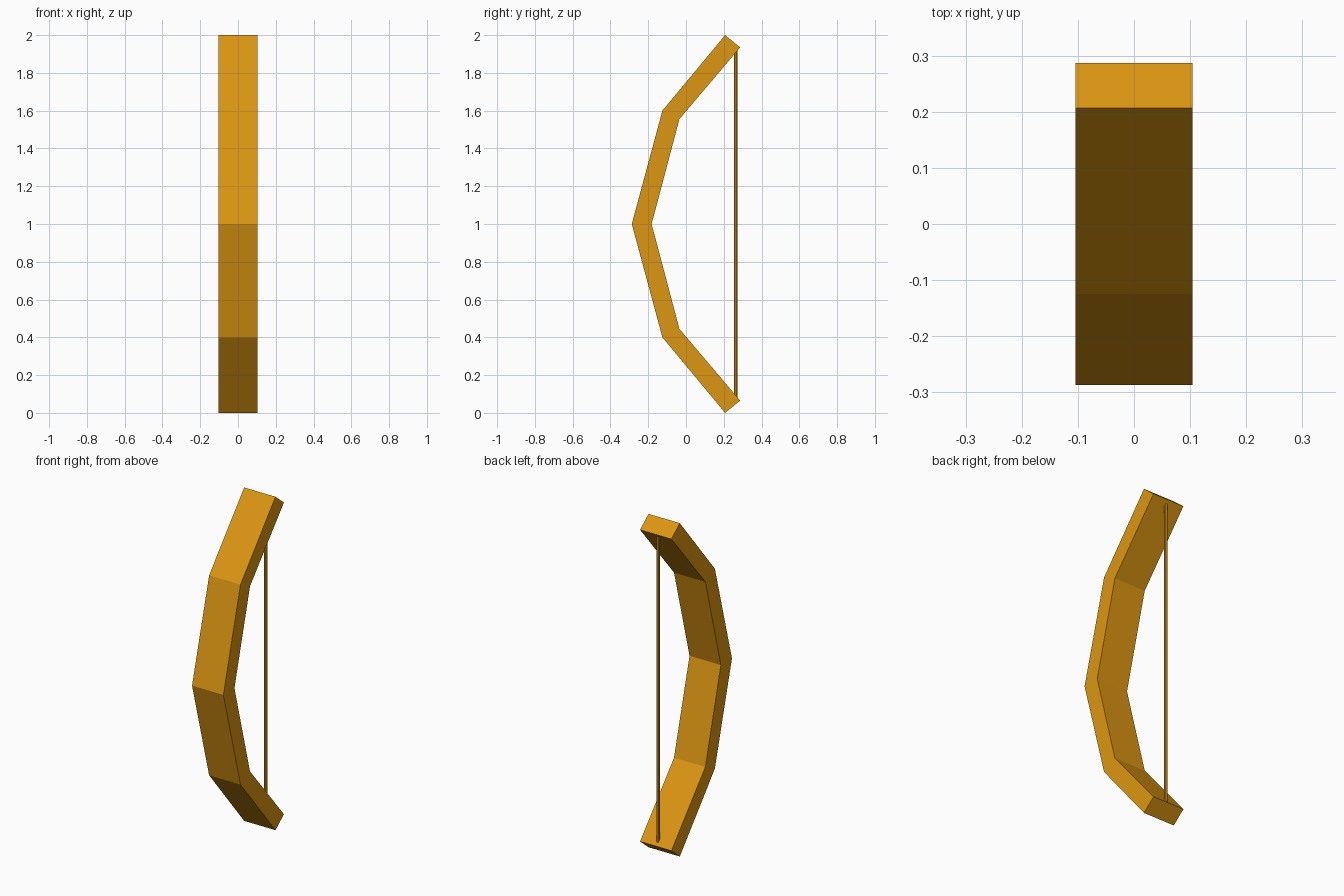
import bpy
import bmesh

if "Cube" in bpy.data.objects:
    bpy.data.objects.remove(bpy.data.objects["Cube"], do_unlink=True)

HALF_WIDTH = 0.104
MID_Z = 1.0

wood = bpy.data.materials.new("amber wood")
wood.use_nodes = True
colour = (0.72, 0.305, 0.006, 1)
wood.diffuse_color = colour
wood.node_tree.nodes["Principled BSDF"].inputs["Base Color"].default_value = colour


def add_object(name, bm):
    bmesh.ops.recalc_face_normals(bm, faces=bm.faces)
    mesh = bpy.data.meshes.new(name)
    bm.to_mesh(mesh)
    bm.free()
    mesh.materials.append(wood)
    obj = bpy.data.objects.new(name, mesh)
    bpy.context.collection.objects.link(obj)
    return obj


# Bow limbs: (y, height above grip) for front and back edges, mirrored downwards
front_edge = [(-0.287, 0), (-0.125, 0.6), (0.207, 1.0)]
back_edge = [(-0.182, 0), (-0.035, 0.555), (0.287, 0.935)]


def full_edge(points):
    lower = [(y, -z) for y, z in reversed(points[1:])]
    return lower + points


bm = bmesh.new()
rings = []
for (fy, fz), (by, bz) in zip(full_edge(front_edge), full_edge(back_edge)):
    corners = [(-HALF_WIDTH, fy, fz), (HALF_WIDTH, fy, fz),
               (HALF_WIDTH, by, bz), (-HALF_WIDTH, by, bz)]
    rings.append([bm.verts.new((x, y, MID_Z + z)) for x, y, z in corners])
for low, high in zip(rings, rings[1:]):
    for i in range(4):
        j = (i + 1) % 4
        bm.faces.new((low[i], low[j], high[j], high[i]))
bm.faces.new(rings[0])
bm.faces.new(rings[-1])
add_object("bow_limbs", bm)

# Bowstring: thin faceted rod joining the limb tips
bm = bmesh.new()
bmesh.ops.create_cone(bm, cap_ends=True, segments=8, radius1=0.0095,
                      radius2=0.0095, depth=1.85)
string = add_object("bowstring", bm)
string.location = (0, 0.264, MID_Z)
